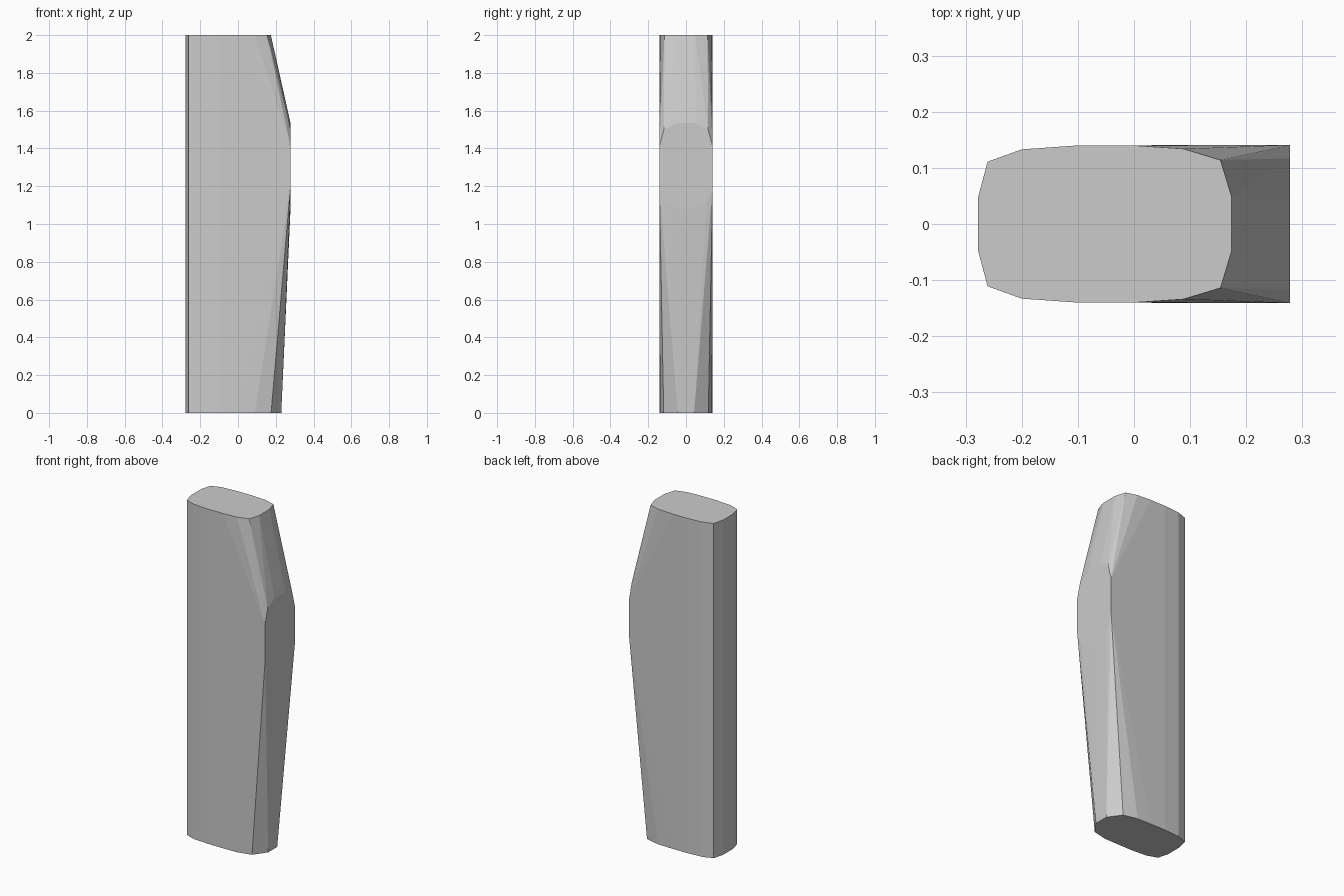
import bpy, bmesh

if "Cube" in bpy.data.objects:
    bpy.data.objects.remove(bpy.data.objects["Cube"])

# Half outlines (y >= 0), mirrored across y
left = [(-0.278, 0.047), (-0.261, 0.111), (-0.2, 0.133), (-0.1, 0.140)]
top_right = [(0.0, 0.140), (0.088, 0.134), (0.154, 0.114), (0.174, 0.048)]
bottom_right = [(0.0, 0.140), (0.09, 0.138), (0.175, 0.118), (0.229, 0.043)]
# Flat pad on the bulging +x side: (y, z)
pad = [(0.05, 1.535), (0.117, 1.50), (0.141, 1.41), (0.141, 1.20), (0.11, 1.11), (0.045, 1.08)]

half = [(x, y, 2.0) for x, y in left + top_right]
half += [(x, y, 0.0) for x, y in left + bottom_right]
half += [(0.278, y, z) for y, z in pad]

# Faceted convex body wrapped around the outlines
bm = bmesh.new()
for x, y, z in half:
    for s in (1, -1):
        bm.verts.new((x, s * y, z))
res = bmesh.ops.convex_hull(bm, input=bm.verts)
unused = {g for g in res["geom_interior"] + res["geom_unused"] if isinstance(g, bmesh.types.BMVert)}
bmesh.ops.delete(bm, geom=list(unused), context='VERTS')
bmesh.ops.dissolve_limit(bm, angle_limit=0.005, verts=bm.verts, edges=bm.edges)
bmesh.ops.recalc_face_normals(bm, faces=bm.faces)

mesh = bpy.data.meshes.new("handle_body")
bm.to_mesh(mesh)
bm.free()
body = bpy.data.objects.new("handle_body", mesh)
bpy.context.collection.objects.link(body)
